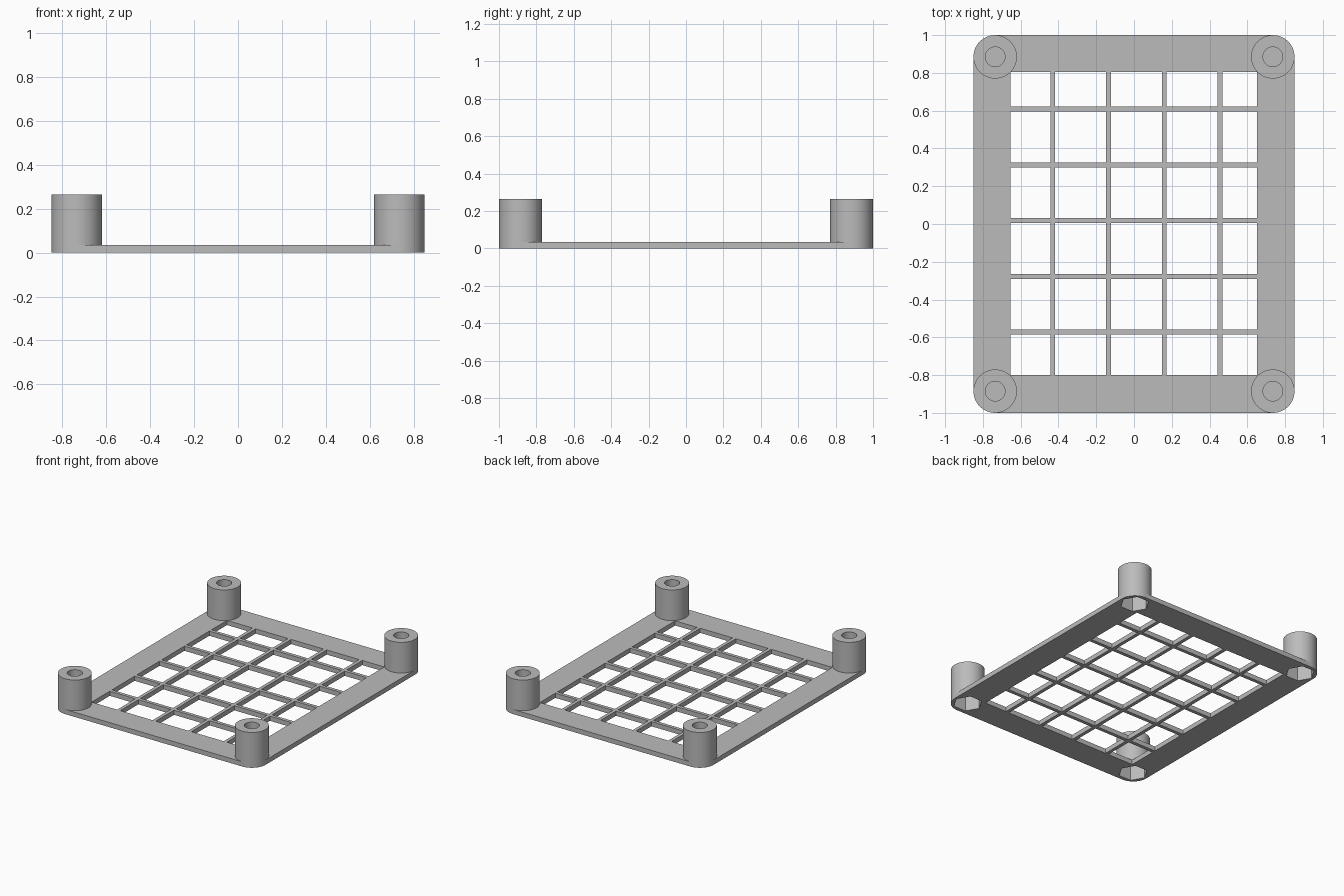
import bpy, bmesh, math

cube = bpy.data.objects.get("Cube")
if cube:
    bpy.data.objects.remove(cube)

HALF_X, HALF_Y = 0.85, 1.0
THICK, HEIGHT = 0.035, 0.265
POST_R, BORE_R, NUT_R, NUT_DEPTH = 0.115, 0.052, 0.1, 0.12
SEGMENTS = 64
CORNERS = {"back_left": (1, 1), "back_right": (-1, 1),
           "front_right": (-1, -1), "front_left": (1, -1)}
PX, PY = HALF_X - POST_R, HALF_Y - POST_R

grey = bpy.data.materials.new("plain_grey")
grey.use_nodes = True
colour = (0.5, 0.5, 0.5, 1)
grey.diffuse_color = colour
grey.node_tree.nodes["Principled BSDF"].inputs["Base Color"].default_value = colour


def arc(cx, cy, r, start, sweep, steps):
    return [(cx + r * math.cos(start + sweep * i / steps),
             cy + r * math.sin(start + sweep * i / steps)) for i in range(steps + 1)]


def circle(cx, cy, r, sides):
    return arc(cx, cy, r, 0, math.tau, sides)[:-1]


def prism(name, outlines, z0, z1):
    """Extrude each closed outline from z0 to z1 in one object."""
    bm = bmesh.new()
    for outline in outlines:
        low = [bm.verts.new((x, y, z0)) for x, y in outline]
        high = [bm.verts.new((x, y, z1)) for x, y in outline]
        bm.faces.new(low[::-1])
        bm.faces.new(high)
        for i in range(len(low)):
            j = (i + 1) % len(low)
            bm.faces.new((low[i], low[j], high[j], high[i]))
    mesh = bpy.data.meshes.new(name)
    bm.to_mesh(mesh)
    bm.free()
    mesh.materials.append(grey)
    obj = bpy.data.objects.new(name, mesh)
    bpy.context.collection.objects.link(obj)
    return obj


def cut(obj, cutter):
    mod = obj.modifiers.new("cut", 'BOOLEAN')
    mod.operation, mod.solver, mod.object = 'DIFFERENCE', 'EXACT', cutter
    bpy.ops.object.select_all(action='DESELECT')
    obj.select_set(True)
    bpy.context.view_layer.objects.active = obj
    bpy.ops.object.modifier_apply(modifier=mod.name)


def smooth(obj):
    bpy.ops.object.select_all(action='DESELECT')
    obj.select_set(True)
    bpy.context.view_layer.objects.active = obj
    bpy.ops.object.shade_smooth_by_angle(angle=math.radians(30))


def openings(start, end, first, count):
    """Gaps left between evenly spaced bars across a window."""
    pitch, half_bar = 0.295, 0.013
    bars = [first + pitch * i for i in range(count)]
    lows = [start] + [b + half_bar for b in bars]
    highs = [b - half_bar for b in bars] + [end]
    return list(zip(lows, highs))


# Rounded base plate
outline = []
for i, (sx, sy) in enumerate(CORNERS.values()):
    outline += arc(sx * PX, sy * PY, POST_R, i * math.pi / 2, math.pi / 2, SEGMENTS // 4)
plate = prism("grille_plate", [outline], 0, THICK)

# Grid openings
cells = [[(x0, y0), (x1, y0), (x1, y1), (x0, y1)]
         for x0, x1 in openings(-0.655, 0.65, -0.43, 4)
         for y0, y1 in openings(-0.8, 0.805, -0.572, 5)]
cell_cutter = prism("grid_cutter", cells, -0.1, 0.1)

# Hexagonal nut pockets below, round bores above
centres = [(sx * PX, sy * PY) for sx, sy in CORNERS.values()]
nut_cutter = prism("nut_cutter", [circle(x, y, NUT_R, 6) for x, y in centres], -0.1, NUT_DEPTH)
bore_cutter = prism("bore_cutter", [circle(x, y, BORE_R, SEGMENTS) for x, y in centres],
                    NUT_DEPTH + 0.01, HEIGHT + 0.1)

cut(plate, cell_cutter)
cut(plate, nut_cutter)
smooth(plate)

# Corner posts
for name, (x, y) in zip(CORNERS, centres):
    post = prism(name + "_post", [circle(x, y, POST_R, SEGMENTS)], THICK, HEIGHT)
    cut(post, nut_cutter)
    cut(post, bore_cutter)
    smooth(post)

for helper in (cell_cutter, nut_cutter, bore_cutter):
    bpy.data.objects.remove(helper)
